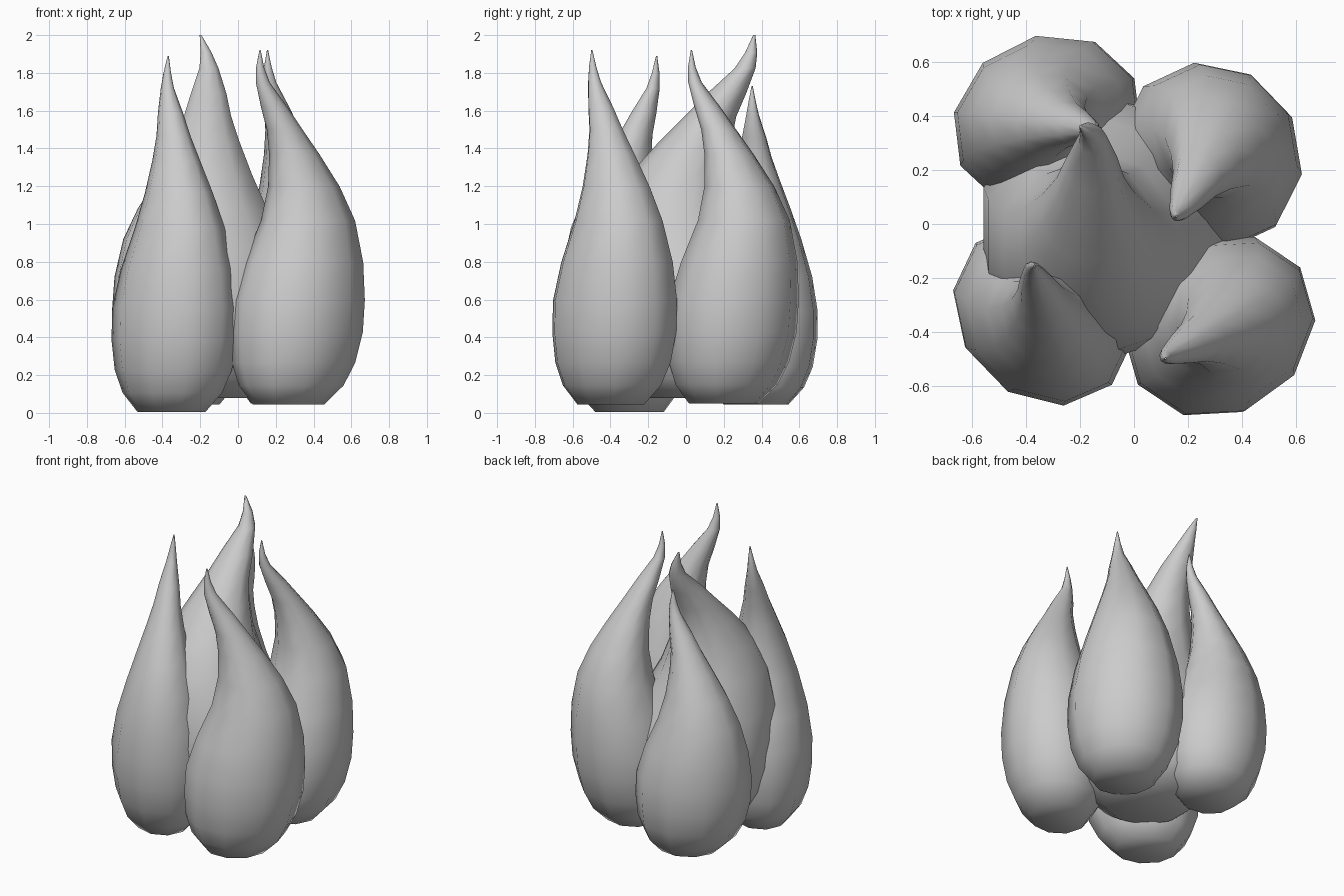
import bpy, bmesh, math
from mathutils import Vector

cube = bpy.data.objects.get("Cube")
if cube:
    bpy.data.objects.remove(cube, do_unlink=True)

SIDES = 10

# Shared flame profile: height above base, relative radius, sway in the lean direction
PROFILE = [
    (0.0, 0.54, 0.05),
    (0.1, 0.79, 0.037),
    (0.22, 0.93, 0.025),
    (0.38, 1.0, 0.01),
    (0.55, 1.0, 0.0),
    (0.75, 0.9, -0.025),
    (0.97, 0.71, -0.047),
    (1.15, 0.54, -0.025),
    (1.32, 0.38, 0.025),
    (1.45, 0.27, 0.075),
    (1.57, 0.2, 0.13),
    (1.7, 0.105, 0.19),
    (1.78, 0.06, 0.205),
    (1.87, 0.01, 0.207),
]
TOP = PROFILE[-1][0]

# Single grey material
grey = bpy.data.materials.new("warm_grey")
grey.use_nodes = True
colour = (0.6, 0.6, 0.6, 1)
grey.diffuse_color = colour
grey.node_tree.nodes["Principled BSDF"].inputs["Base Color"].default_value = colour


def direction(degrees):
    a = math.radians(degrees)
    return Vector((math.cos(a), math.sin(a), 0))


def flame(name, base, tip_z, wide, deep, axis_deg, lean_deg, lean, side=0.0, fullness=1.0):
    """Loft oval rings along a swaying path; side drifts the tip across the lean."""
    origin = Vector(base)
    forward, across = direction(lean_deg), direction(lean_deg + 90)
    major, minor = direction(axis_deg), direction(axis_deg + 90)
    stretch = (tip_z - origin.z) / TOP
    bm = bmesh.new()
    rings = []
    for h, r, sway in PROFILE:
        centre = origin + forward * sway * lean + across * side * (h / TOP) ** 3
        centre.z += h * stretch
        size = r ** fullness
        ring = []
        for i in range(SIDES):
            t = math.tau * i / SIDES
            offset = major * wide * math.cos(t) + minor * deep * math.sin(t)
            ring.append(bm.verts.new(centre + offset * size))
        rings.append(ring)
    for low, high in zip(rings, rings[1:]):
        for i in range(SIDES):
            j = (i + 1) % SIDES
            bm.faces.new((low[i], low[j], high[j], high[i]))
    bm.faces.new(rings[0][::-1])
    bm.faces.new(rings[-1])
    mesh = bpy.data.meshes.new(name)
    bm.to_mesh(mesh)
    bm.free()
    mesh.materials.append(grey)
    obj = bpy.data.objects.new(name, mesh)
    bpy.context.collection.objects.link(obj)
    bpy.ops.object.select_all(action='DESELECT')
    obj.select_set(True)
    bpy.context.view_layer.objects.active = obj
    bpy.ops.object.shade_smooth_by_angle(angle=math.radians(60))


# Four outer flames, each curling a different way around the middle
flame("front_right_flame", (-0.333, -0.337, 0.005), 1.89, 0.36, 0.31, -46, 117, 0.86, -0.05)
flame("front_left_flame", (0.32, -0.375, 0.045), 1.92, 0.365, 0.325, 36, 204, 1.14, 0.03)
flame("back_left_flame", (0.282, 0.255, 0.05), 1.92, 0.355, 0.332, -46, 241, 1.25)
flame("back_right_flame", (-0.325, 0.378, 0.045), 1.73, 0.357, 0.317, 27, -9, 0.86)

# Larger middle flame
flame("centre_flame", (-0.105, -0.02, 0.08), 2.0, 0.49, 0.47, 90, 66, 1.5, 0.24, 0.97)
